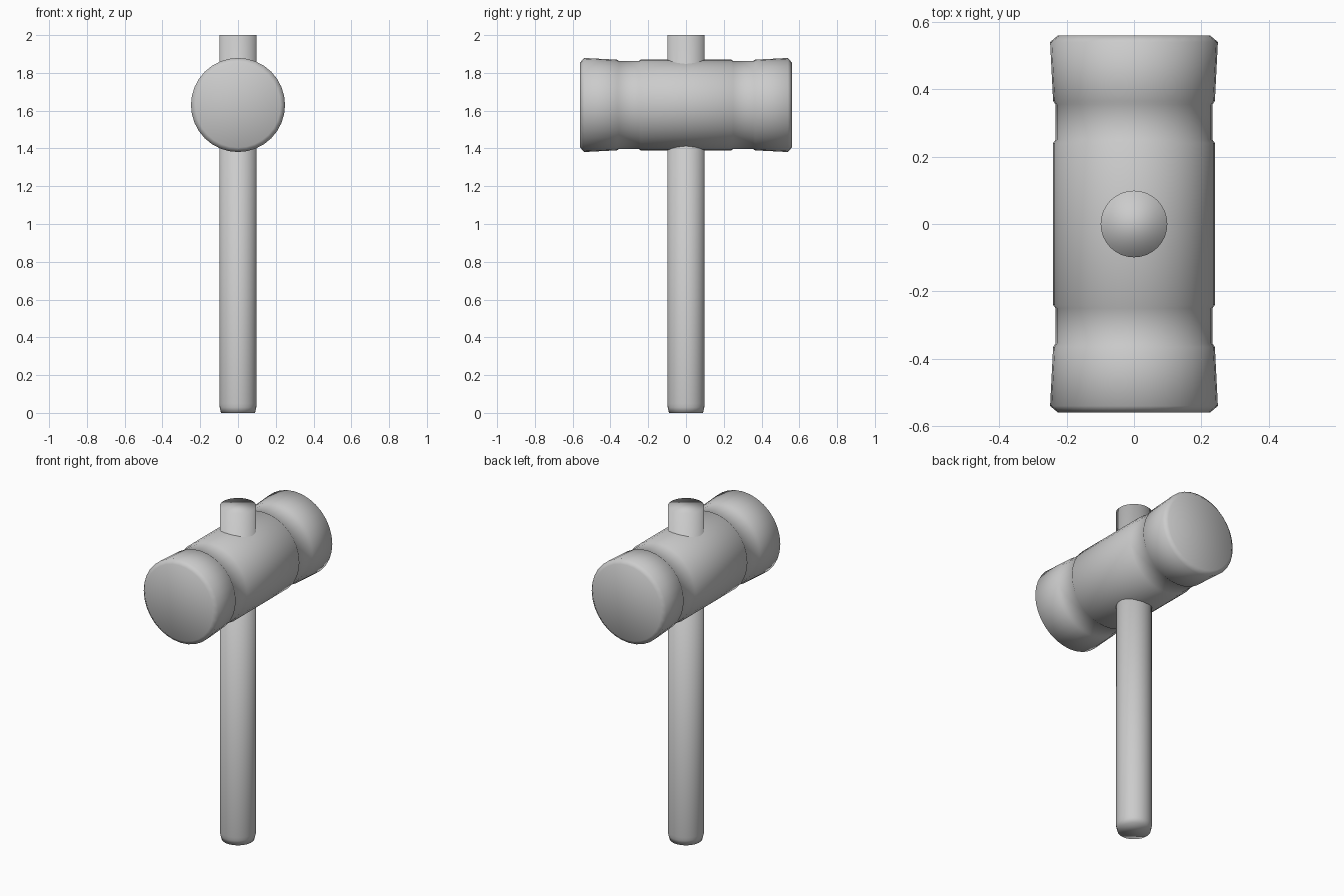
import bpy, bmesh, math
from mathutils import Matrix

if "Cube" in bpy.data.objects:
    bpy.data.objects.remove(bpy.data.objects["Cube"])


def lathe(name, profile, matrix, sides=32):
    """Closed turned solid from (radius, height) points, smooth shaded."""
    bm = bmesh.new()
    rings = [[bm.verts.new((r * math.cos(2 * math.pi * i / sides),
                            r * math.sin(2 * math.pi * i / sides), h))
              for i in range(sides)] for r, h in profile]
    for a, b in zip(rings, rings[1:]):
        for i in range(sides):
            j = (i + 1) % sides
            bm.faces.new((a[i], a[j], b[j], b[i]))
    bm.faces.new(rings[0][::-1])
    bm.faces.new(rings[-1])
    bm.transform(matrix)
    bmesh.ops.recalc_face_normals(bm, faces=bm.faces)
    mesh = bpy.data.meshes.new(name)
    bm.to_mesh(mesh)
    bm.free()
    mesh.shade_smooth()
    obj = bpy.data.objects.new(name, mesh)
    bpy.context.collection.objects.link(obj)
    return obj


# Handle: full-height rod with a slightly eased foot
lathe("handle", [(0.09, 0), (0.097, 0.03), (0.099, 0.05), (0.099, 2.0)],
      Matrix.Identity(4))

# Head: barrel with a shallow groove and flared striking face at each end
half = [(0.24, 0.24), (0.233, 0.25), (0.233, 0.355), (0.24, 0.365),
        (0.249, 0.54), (0.225, 0.56)]
profile = [(r, -y) for r, y in reversed(half)] + half
lathe("mallet_head", profile,
      Matrix.Translation((0, 0, 1.63)) @ Matrix.Rotation(-math.pi / 2, 4, 'X'))
